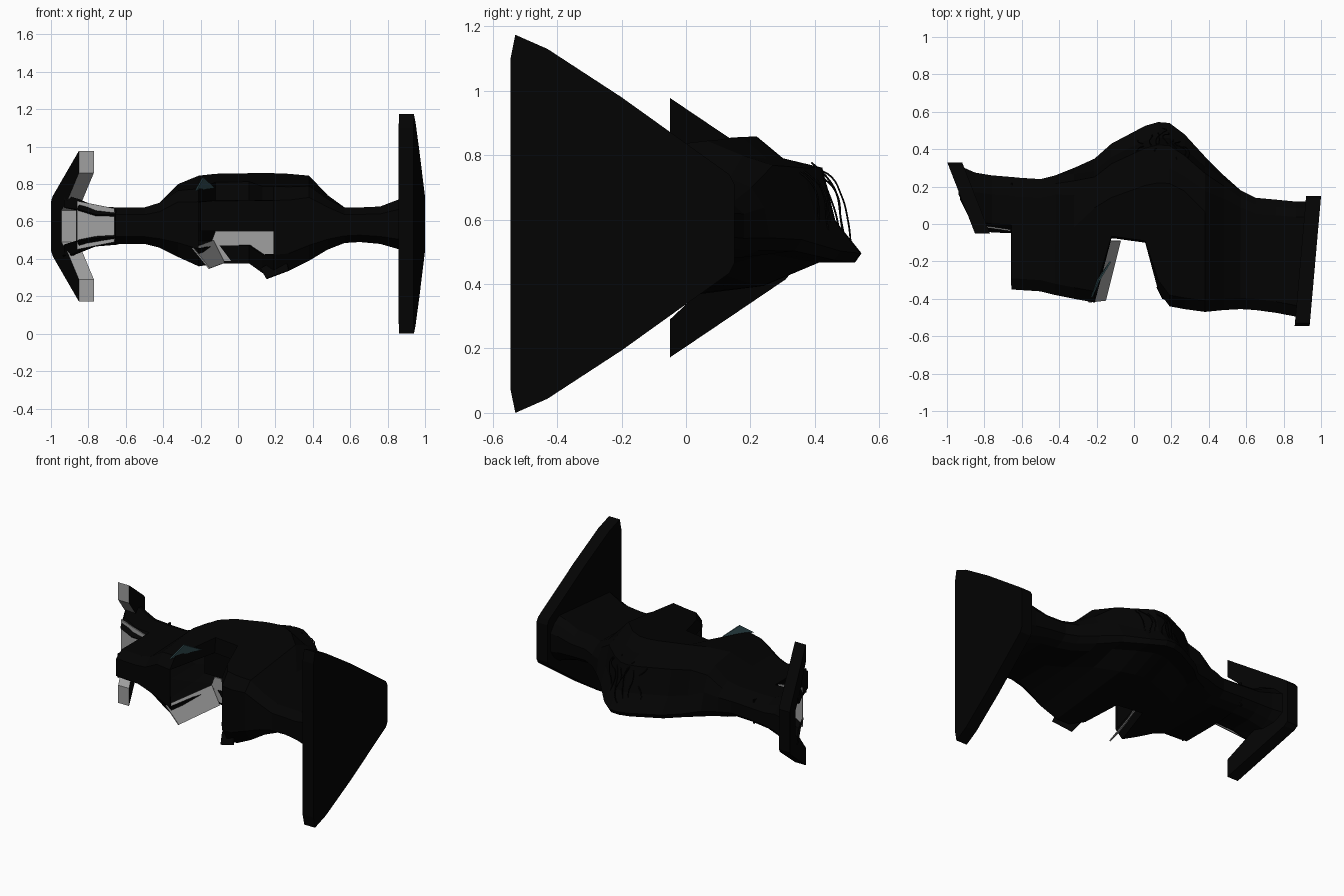
import bpy, bmesh, random
from mathutils import Vector

if "Cube" in bpy.data.objects:
    bpy.data.objects.remove(bpy.data.objects["Cube"])

random.seed(4)

def material(name, col):
    m = bpy.data.materials.new(name)
    m.diffuse_color = (*col, 1)
    m.use_nodes = True
    m.node_tree.nodes["Principled BSDF"].inputs["Base Color"].default_value = m.diffuse_color
    return m

dark = material("charred_black", (0.001, 0.001, 0.001))
grey = material("bare_metal", (0.35, 0.35, 0.35))
teal = material("glass_teal", (0.03, 0.07, 0.08))

def finish(bm, name, mats):
    bmesh.ops.recalc_face_normals(bm, faces=bm.faces)
    me = bpy.data.meshes.new(name)
    bm.to_mesh(me)
    bm.free()
    for m in mats:
        me.materials.append(m)
    ob = bpy.data.objects.new(name, me)
    bpy.context.collection.objects.link(ob)
    return ob

def thicken(ob, t):
    s = ob.modifiers.new("thickness", 'SOLIDIFY')
    s.thickness = t
    s.offset = -1

# wing plate: a side outline (y, z) given thickness and a slant along x
def plate(name, outline, inner, outer, slope, bare_front=False):
    bm = bmesh.new()
    sides = [[bm.verts.new((x0 + slope * y, y, z)) for y, z in outline] for x0 in (inner, outer)]
    n = len(outline)
    bm.faces.new(sides[0])
    bm.faces.new(sides[1])
    for i in range(n):
        j = (i + 1) % n
        bm.faces.new((sides[0][i], sides[0][j], sides[1][j], sides[1][i]))
    bmesh.ops.recalc_face_normals(bm, faces=bm.faces)
    if bare_front:
        for f in bm.faces:
            f.normal_update()
            if f.normal.y < -0.35 and len(f.verts) == 4:
                f.material_index = 1
    return finish(bm, name, [dark, grey])

def shard(name, pts, mat):
    bm = bmesh.new()
    bm.faces.new([bm.verts.new(p) for p in pts])
    ob = finish(bm, name, [mat])
    thicken(ob, 0.008)
    return ob

# upper half of an outline mirrored about the mid height
def mirrored(half, mid):
    return half + [(y, 2 * mid - z) for y, z in reversed(half)]

MID = 0.587
plate("right_wing", mirrored([(-0.545, 1.10), (-0.53, 1.174), (-0.43, 1.13),
      (-0.2, 0.98), (0.135, 0.74), (0.15, 0.71)], MID), 0.907, 0.987, 0.088)
plate("left_wing_remnant", mirrored([(0.19, 0.66), (0.10, 0.72), (-0.05, 0.86), (-0.05, 0.978),
      (0.14, 0.85), (0.31, 0.735), (0.33, 0.71)], 0.575), -0.79, -0.87, -0.39, True)

# hull section: front edge at yf, rear shape blended from a neck to the pod by k
POD = [(0.68, 1), (0.76, .86), (0.88, .8), (0.92, .46), (1, .25), (0.98, .19), (0.87, .19), (0.70, 0.04)]
NECK = [(0.5, 1), (0.86, 1), (0.94, .88), (1, .7), (1, .3), (0.94, .12), (0.86, 0), (0.5, 0)]

def ring(x, yf, yb, zb, zt, k):
    h, w = zt - zb, yb + 0.47
    notch = yf > -0.2 and k > 0
    step = 0.01 if notch else min(0.06, (yb - yf) * 0.15)
    top = zt - k * (0.045 if notch else 0.07)      # roof falls towards the front
    low = zb - (0 if notch else k * (0.05 if x > 0 else 0.02))
    pts = [(yf, low + .2 * h), (yf, zb + (.8 - .1 * k) * h), (yf + step, top)]
    for (ta, sa), (tb, sb) in zip(NECK, POD):
        t, s = ta + (tb - ta) * k, sa + (sb - sa) * k
        pts.append((max(yb - (1 - t) * w, yf + step), zb + s * h))
    pts.append((yf + step, low))
    return [Vector((x, y, z)) for y, z in pts]

def loft(name, sections, is_open):
    bm = bmesh.new()
    rings = [[bm.verts.new(p) for p in ring(*s)] for s in sections]
    for a, b, sa, sb in zip(rings, rings[1:], sections, sections[1:]):
        xm = (sa[0] + sb[0]) / 2
        for i in range(len(a)):
            j = (i + 1) % len(a)
            if i == 0 and is_open(xm):
                continue
            bm.faces.new((a[i], a[j], b[j], b[i]))
    ob = finish(bm, name, [dark])
    thicken(ob, 0.012)
    return ob

# main hull: neck, torn pod with a front notch, neck, wing flare
hull = [
    (-0.655, -0.35, 0.25, 0.48, 0.675, 0), (-0.5, -0.36, 0.24, 0.48, 0.675, 0),
    (-0.42, -0.38, 0.26, 0.46, 0.70, 0), (-0.32, -0.40, 0.30, 0.42, 0.80, .5),
    (-0.21, -0.42, 0.35, 0.38, 0.845, 1), (-0.12, -0.075, 0.43, 0.375, 0.855, 1),
    (0.06, -0.1, 0.525, 0.375, 0.858, 1), (0.13, -0.36, 0.545, 0.375, 0.858, 1),
    (0.19, -0.44, 0.54, 0.375, 0.858, 1), (0.27, -0.455, 0.48, 0.385, 0.855, 1),
    (0.38, -0.47, 0.36, 0.43, 0.845, .8), (0.48, -0.46, 0.26, 0.465, 0.74, .3),
    (0.57, -0.455, 0.18, 0.485, 0.675, 0), (0.65, -0.46, 0.14, 0.49, 0.675, 0),
    (0.76, -0.475, 0.13, 0.48, 0.68, 0), (0.865, -0.495, 0.12, 0.45, 0.72, 0),
    (0.925, -0.50, 0.12, 0.43, 0.74, 0)]
loft("torn_hull", hull, lambda x: -0.25 < x < 0.2)

# broken strut flaring into the left wing
strut = [(-0.64, -0.05, 0.25, 0.48, 0.675, 0), (-0.76, -0.045, 0.26, 0.47, 0.68, 0),
         (-0.85, -0.03, 0.275, 0.44, 0.72, 0), (-0.93, 0.13, 0.31, 0.41, 0.74, 0)]
loft("left_strut", strut, lambda x: True)
shard("strut_bare_cap", [(-0.66, -0.03, 0.49), (-0.66, -0.03, 0.67), (-0.86, 0.0, 0.71), (-0.86, 0.0, 0.45)], grey)
shard("strut_bulkhead", [(-0.65, -0.33, 0.50), (-0.65, 0.22, 0.50), (-0.65, 0.22, 0.66), (-0.65, -0.33, 0.66)], dark)

# exposed metal inside the pod
shard("pod_inner_wall", [(-0.18, -0.07, 0.39), (0.2, -0.07, 0.39), (0.22, -0.07, 0.55), (-0.12, -0.07, 0.55)], grey)
shard("pod_upper_wall", [(-0.2, -0.06, 0.55), (0.2, -0.06, 0.55), (0.2, -0.06, 0.79), (-0.2, -0.06, 0.79)], dark)
shard("pod_floor_flap", [(-0.24, -0.42, 0.46), (-0.15, -0.41, 0.35), (-0.07, -0.09, 0.38), (-0.13, -0.09, 0.5)], grey)
shard("torn_lower_spike", [(0.12, -0.34, 0.35), (0.15, -0.40, 0.295), (0.27, -0.44, 0.34), (0.25, -0.40, 0.42)], dark)
shard("glass_fragment", [(-0.23, -0.39, 0.765), (-0.19, -0.30, 0.835), (-0.13, -0.2, 0.78), (-0.2, -0.3, 0.77)], teal)

# loose cables hanging over the rear breach
cables = bpy.data.curves.new("rear_cables", 'CURVE')
cables.dimensions = '3D'
cables.bevel_depth = 0.003
cables.bevel_resolution = 1
for i in range(8):
    x = 0.04 + i * 0.035
    drop = abs(x - 0.14) * 0.6
    base = [(0.41, 0.77), (0.46, 0.745), (0.495, 0.68), (0.51, 0.60), (0.53, 0.50)]
    sp = cables.splines.new('BEZIER')
    sp.bezier_points.add(len(base) - 1)
    for p, (y, z) in zip(sp.bezier_points, base):
        p.co = (x + random.uniform(-0.03, 0.03), y - drop - random.uniform(0, 0.02), z + random.uniform(-0.012, 0.008))
        p.handle_left_type = p.handle_right_type = 'AUTO'
cables.materials.append(dark)
bpy.context.collection.objects.link(bpy.data.objects.new("rear_cables", cables))
